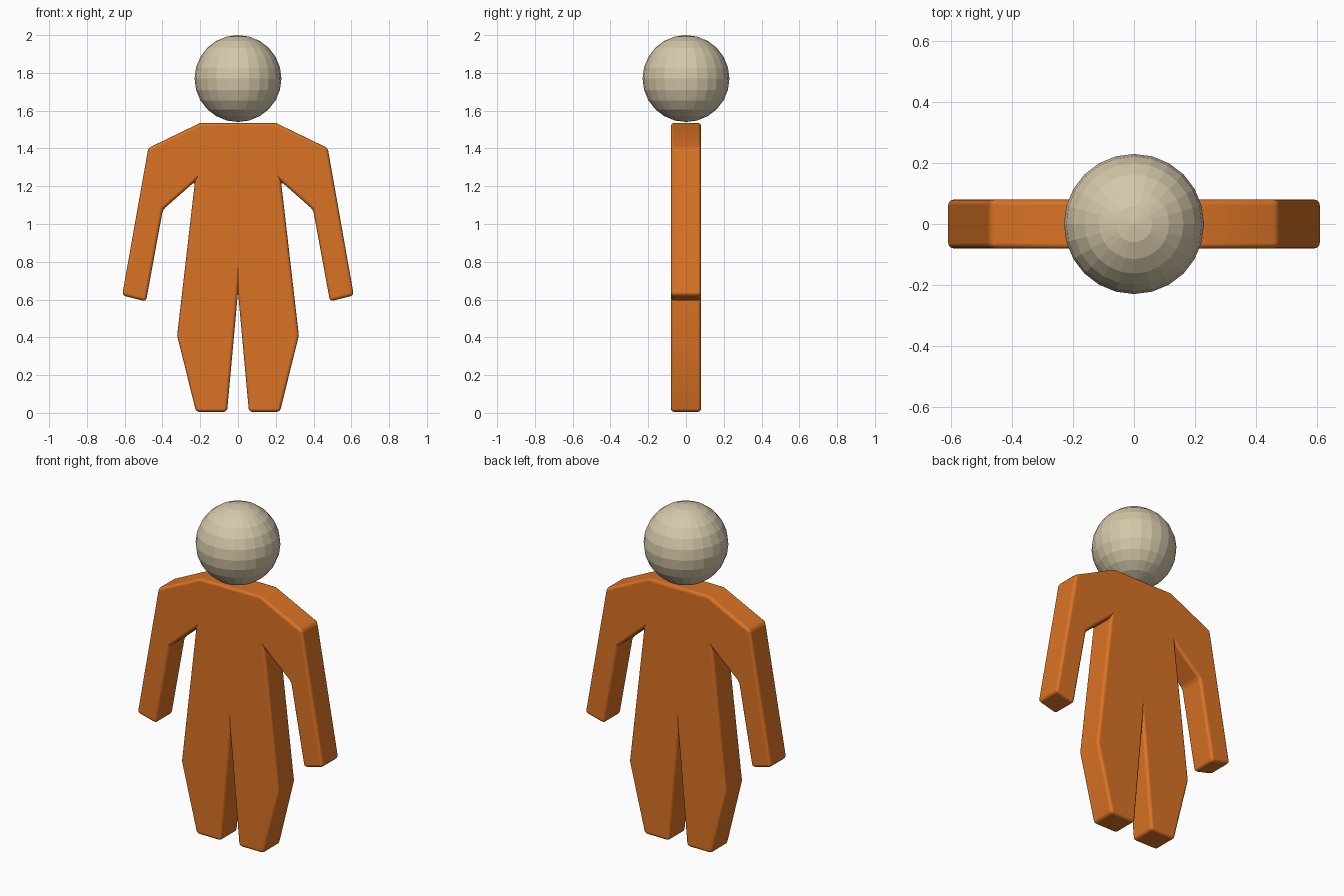
import bpy, bmesh, math

if "Cube" in bpy.data.objects:
    bpy.data.objects.remove(bpy.data.objects["Cube"])


def material(name, rgb):
    m = bpy.data.materials.new(name)
    m.diffuse_color = (*rgb, 1)
    m.use_nodes = True
    m.node_tree.nodes["Principled BSDF"].inputs["Base Color"].default_value = m.diffuse_color
    return m


orange = material("orange", (0.70, 0.17, 0.018))
beige = material("beige", (0.66, 0.58, 0.40))

# Body: mirrored flat outline, extruded through its depth and softened
half = [(0.2, 1.535), (0.475, 1.402), (0.613, 0.622), (0.487, 0.59),
        (0.398, 1.075), (0.228, 1.225), (0.322, 0.41),
        (0.222, 0.005), (0.058, 0.005)]
outline = half + [(0, 0.64)] + [(-x, z) for x, z in reversed(half)]
D = 0.08
bm = bmesh.new()
face = bm.faces.new([bm.verts.new((x, -D, z)) for x, z in outline])
ext = bmesh.ops.extrude_face_region(bm, geom=[face])
bmesh.ops.translate(bm, vec=(0, 2 * D, 0),
                    verts=[g for g in ext["geom"] if isinstance(g, bmesh.types.BMVert)])
bmesh.ops.recalc_face_normals(bm, faces=bm.faces)
me = bpy.data.meshes.new("body")
bm.to_mesh(me)
bm.free()
body = bpy.data.objects.new("body", me)
bpy.context.collection.objects.link(body)
me.materials.append(orange)
bev = body.modifiers.new("soft_edges", "BEVEL")
bev.width = 0.018
bev.segments = 3
bev.limit_method = 'ANGLE'
bev.angle_limit = math.radians(30)
bev.harden_normals = True
bpy.context.view_layer.objects.active = body
body.select_set(True)
bpy.ops.object.shade_smooth_by_angle(angle=math.radians(30))
body.select_set(False)

# Head: faceted ball
bpy.ops.mesh.primitive_uv_sphere_add(segments=24, ring_count=12, radius=0.23,
                                     location=(0, 0, 1.77))
head = bpy.context.object
head.name = "head"
head.data.materials.append(beige)
